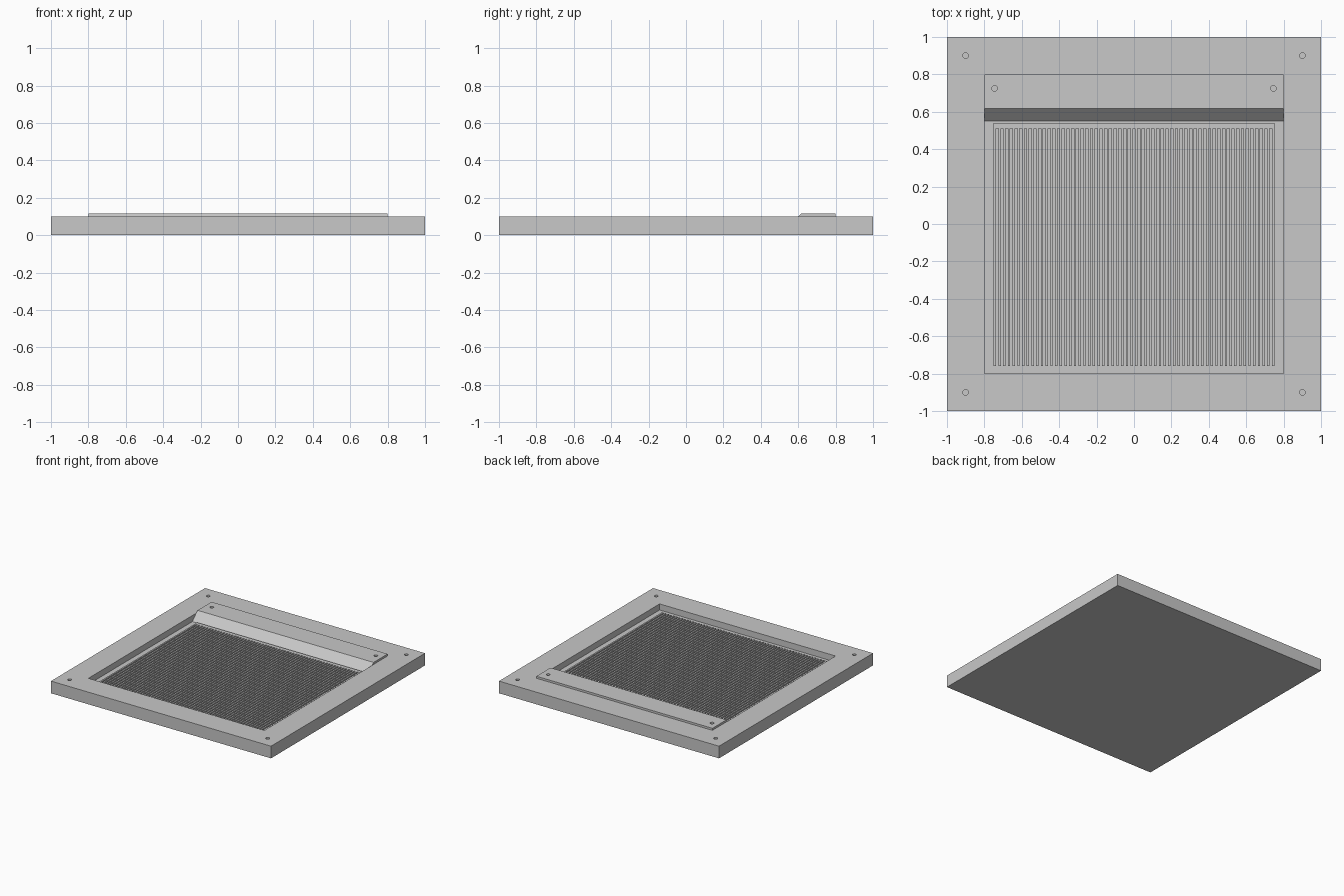
import bpy
import bmesh
from mathutils import Matrix, Vector

if "Cube" in bpy.data.objects:
    bpy.data.objects.remove(bpy.data.objects["Cube"], do_unlink=True)

FLOOR, TOP, BAR_TOP = 0.05, 0.10, 0.117

grey = bpy.data.materials.new("plain grey")
grey.use_nodes = True
colour = (0.58, 0.58, 0.58, 1)
grey.diffuse_color = colour
grey.node_tree.nodes["Principled BSDF"].inputs["Base Color"].default_value = colour


def make(name, bm):
    """Turn a bmesh into a named grey object."""
    bmesh.ops.recalc_face_normals(bm, faces=bm.faces)
    mesh = bpy.data.meshes.new(name)
    bm.to_mesh(mesh)
    bm.free()
    mesh.materials.append(grey)
    obj = bpy.data.objects.new(name, mesh)
    bpy.context.collection.objects.link(obj)
    return obj


def add_box(bm, low, high):
    low, high = Vector(low), Vector(high)
    matrix = Matrix.Translation((low + high) / 2) @ Matrix.Diagonal((high - low).to_4d())
    matrix[3][3] = 1
    bmesh.ops.create_cube(bm, size=1, matrix=matrix)


def add_hole(bm, x, y, surface, radius=0.015, depth=0.02):
    bmesh.ops.create_cone(bm, cap_ends=True, segments=24, radius1=radius, radius2=radius,
                          depth=depth * 2, matrix=Matrix.Translation((x, y, surface)))


def cut(target, bm):
    """Subtract the cutter from the target and discard the cutter."""
    cutter = make("cutter", bm)
    cutter.hide_render = True
    mod = target.modifiers.new("cut", 'BOOLEAN')
    mod.operation, mod.solver, mod.object = 'DIFFERENCE', 'EXACT', cutter
    bpy.context.view_layer.update()
    evaluated = target.evaluated_get(bpy.context.evaluated_depsgraph_get())
    mesh = bpy.data.meshes.new_from_object(evaluated)
    target.modifiers.clear()
    target.data = mesh
    bpy.data.objects.remove(cutter, do_unlink=True)


# Square base plate with a square recess and corner holes
bm = bmesh.new()
add_box(bm, (-1, -1, 0), (1, 1, TOP))
base = make("base_plate", bm)
bm = bmesh.new()
add_box(bm, (-0.8, -0.8, FLOOR), (0.8, 0.8, TOP + 0.1))
for x in (-0.9, 0.9):
    for y in (-0.9, 0.9):
        add_hole(bm, x, y, TOP)
cut(base, bm)

# Clamp bar with a sloping front edge and a hole at each end
bm = bmesh.new()
profile = [(0.55, FLOOR), (0.617, BAR_TOP), (0.8, BAR_TOP), (0.8, FLOOR)]
face = bm.faces.new([bm.verts.new((-0.8, y, z)) for y, z in profile])
side = bmesh.ops.extrude_face_region(bm, geom=[face])
bmesh.ops.translate(bm, vec=(1.6, 0, 0),
                    verts=[v for v in side["geom"] if isinstance(v, bmesh.types.BMVert)])
bar = make("clamp_bar", bm)
bm = bmesh.new()
for x in (-0.745, 0.745):
    add_hole(bm, x, 0.725, BAR_TOP)
cut(bar, bm)

# Header strip behind the ribs
RIB_TOP = FLOOR + 0.01
bm = bmesh.new()
add_box(bm, (-0.75, 0.51, FLOOR), (0.75, 0.54, RIB_TOP))
make("header_strip", bm)

# Fine parallel ribs on the recess floor
COUNT, WIDTH = 60, 0.0125
pitch = (1.5 - WIDTH) / (COUNT - 1)
bm = bmesh.new()
for i in range(COUNT):
    x = -0.75 + i * pitch
    add_box(bm, (x, -0.76, FLOOR), (x + WIDTH, 0.51, RIB_TOP))
make("ribs", bm)
